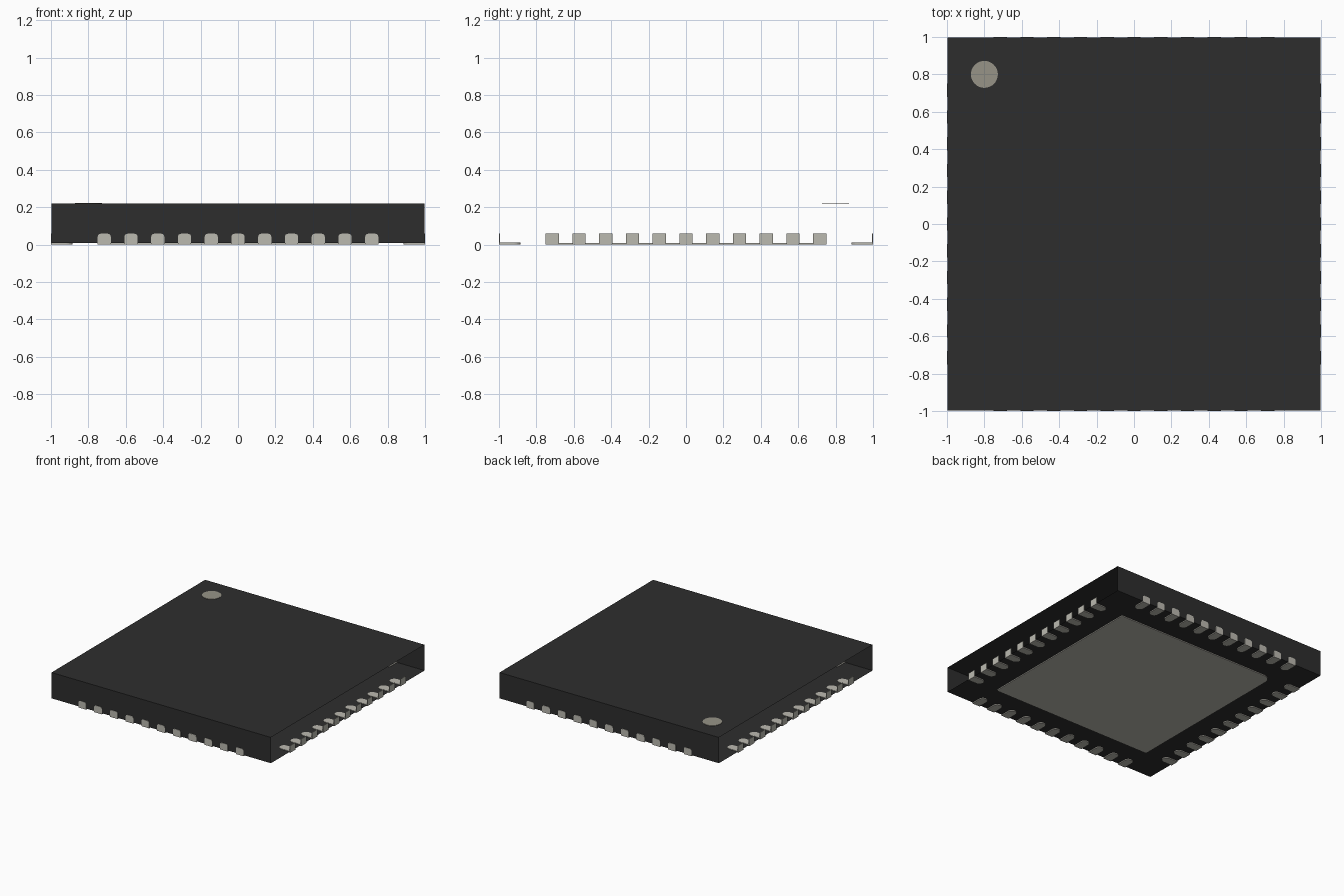
import bpy, bmesh, math
from mathutils import Matrix, Vector

if "Cube" in bpy.data.objects:
    bpy.data.objects.remove(bpy.data.objects["Cube"], do_unlink=True)


def material(name, rgb):
    m = bpy.data.materials.new(name)
    m.use_nodes = True
    m.diffuse_color = (*rgb, 1)
    bsdf = m.node_tree.nodes["Principled BSDF"]
    bsdf.inputs["Base Color"].default_value = (*rgb, 1)
    bsdf.inputs["Roughness"].default_value = 0.6
    return m


BLACK = material("black_resin", (0.027, 0.027, 0.027))
METAL = material("tinned_metal", (0.50, 0.49, 0.435))
MARK = material("marker_grey", (0.31, 0.295, 0.245))


def finish(bm, name, mat):
    me = bpy.data.meshes.new(name)
    bm.to_mesh(me)
    bm.free()
    me.materials.append(mat)
    ob = bpy.data.objects.new(name, me)
    bpy.context.collection.objects.link(ob)
    return ob


def prism(bm, outline, offset):
    """Add a closed plate: an outline of 3D points pushed along offset."""
    face = bm.faces.new([bm.verts.new(p) for p in outline])
    ext = bmesh.ops.extrude_face_region(bm, geom=[face], use_keep_orig=True)
    moved = [v for v in ext["geom"] if isinstance(v, bmesh.types.BMVert)]
    bmesh.ops.translate(bm, verts=moved, vec=Vector(offset))


def arc(cx, cy, r, a0, a1, n):
    """Points on a circular arc, angles in degrees."""
    angles = [math.radians(a0 + (a1 - a0) * i / n) for i in range(n + 1)]
    return [(cx + r * math.cos(a), cy + r * math.sin(a)) for a in angles]


# Package body: thin-walled sleeve, open at both x ends
BOTTOM, TOP, HALF = 0.008, 0.22, 0.997
bm = bmesh.new()
bmesh.ops.create_cube(bm, size=1)
for v in bm.verts:
    v.co = (v.co.x * 2 * HALF, v.co.y * 2 * HALF, TOP if v.co.z > 0 else BOTTOM)
bm.normal_update()
ends = [f for f in bm.faces if abs(f.normal.x) > 0.9]
bmesh.ops.delete(bm, geom=ends, context="FACES")
finish(bm, "package_body", BLACK)

# Contact pins: upright plate plus a round-ended foot, eleven on each side
PITCH, W = 0.143, 0.035
PIN_TOP, FOOT_END = 0.058, -0.885


def pin_row(name, angle, rounded):
    bm = bmesh.new()
    for i in range(-5, 6):
        x = i * PITCH
        foot = [(x - W, -1), (x + W, -1)] + arc(x, FOOT_END - W, W, 0, 180, 12)
        prism(bm, [(px, py, 0) for px, py in foot], (0, 0, 0.012))
        r = 0.016
        if rounded:
            top = (arc(x + W - r, PIN_TOP - r, r, 0, 90, 4)
                   + arc(x - W + r, PIN_TOP - r, r, 90, 180, 4))
        else:
            top = [(x + W, PIN_TOP), (x - W, PIN_TOP)]
        plate = [(x - W, 0), (x + W, 0)] + top
        prism(bm, [(px, -1, pz) for px, pz in plate], (0, 0.005, 0))
    bmesh.ops.recalc_face_normals(bm, faces=bm.faces)
    bm.transform(Matrix.Rotation(math.radians(angle), 4, "Z"))
    finish(bm, name, METAL)


for name, angle, rounded in (("front_pins", 0, True), ("left_pins", 90, False),
                             ("back_pins", 180, True), ("right_pins", 270, False)):
    pin_row(name, angle, rounded)

# Centre pad underneath, with one larger rounded corner beside the marker
P, R, S = 0.735, 0.07, 0.015
pad = (arc(P - S, P - S, S, 0, 90, 3) + arc(-P + R, P - R, R, 90, 180, 6)
       + arc(-P + S, -P + S, S, 180, 270, 3) + arc(P - S, -P + S, S, 270, 360, 3))
bm = bmesh.new()
prism(bm, [(x, y, 0) for x, y in pad], (0, 0, BOTTOM - 0.0005))
bmesh.ops.recalc_face_normals(bm, faces=bm.faces)
finish(bm, "centre_pad", METAL)

# Round orientation marker on top
bm = bmesh.new()
disc = arc(-0.8, 0.8, 0.072, 0, 352.5, 47)
prism(bm, [(x, y, TOP - 0.001) for x, y in disc], (0, 0, 0.004))
bmesh.ops.recalc_face_normals(bm, faces=bm.faces)
finish(bm, "orientation_marker", MARK)
